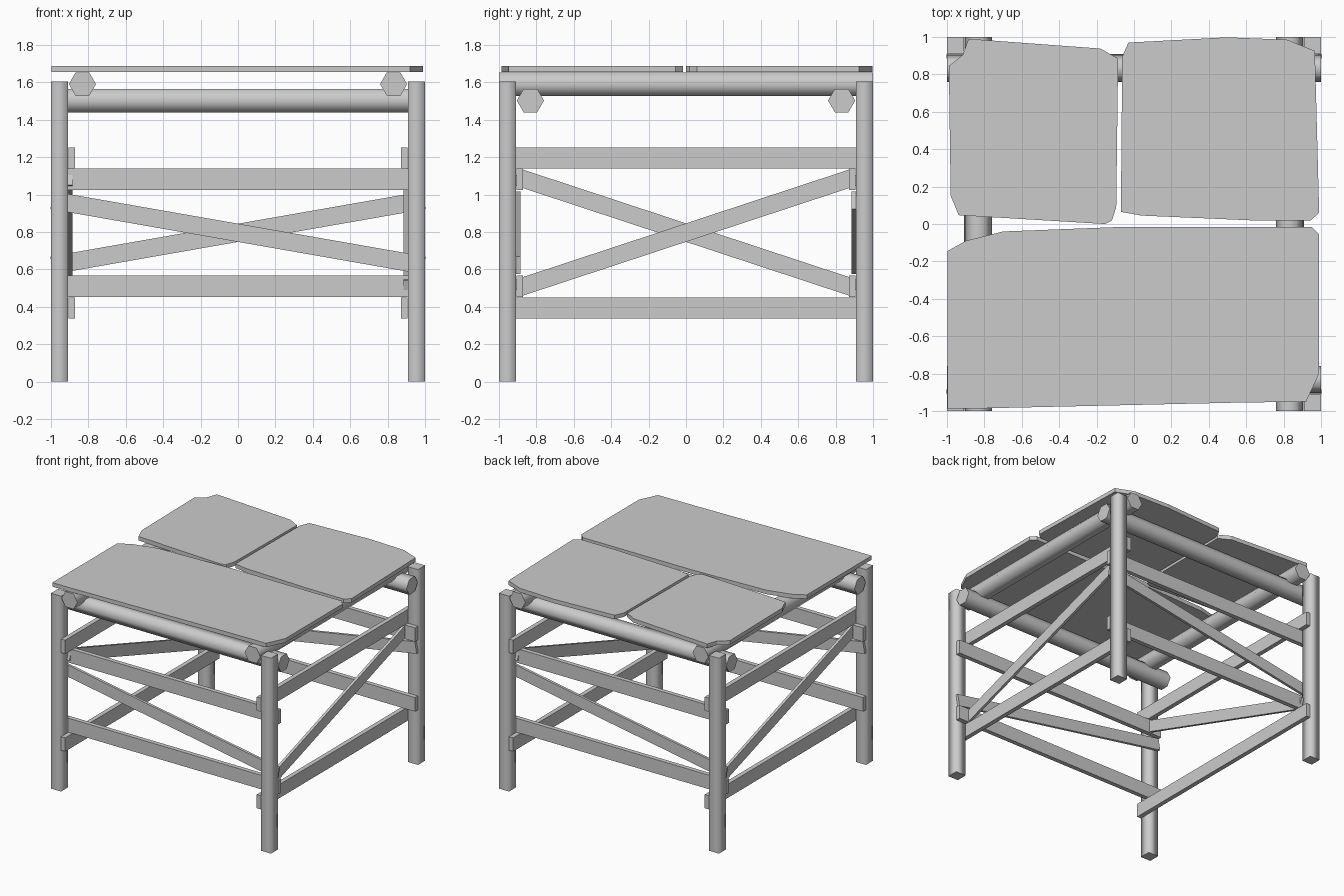
import bpy, bmesh
from math import pi, hypot, atan2, sqrt
from mathutils import Matrix, Vector

if "Cube" in bpy.data.objects:
    bpy.data.objects.remove(bpy.data.objects["Cube"])


def finish(bm, name, smooth_sides=False):
    bmesh.ops.recalc_face_normals(bm, faces=bm.faces)
    if smooth_sides:
        for f in bm.faces:
            f.smooth = abs(f.normal[smooth_sides - 1]) < 0.9
    me = bpy.data.meshes.new(name)
    bm.to_mesh(me)
    bm.free()
    ob = bpy.data.objects.new(name, me)
    bpy.context.collection.objects.link(ob)


def log(name, centre, radius, length, axis, sides, spin=0.0):
    """Low-poly log along axis 1=x, 2=y, 3=z with smooth sides and flat caps."""
    turn = {1: Matrix.Rotation(pi / 2, 4, 'Y') @ Matrix.Rotation(pi / 2, 4, 'Z'),
            2: Matrix.Rotation(pi / 2, 4, 'X'), 3: Matrix()}[axis]
    bm = bmesh.new()
    bmesh.ops.create_cone(bm, cap_ends=True, segments=sides, radius1=radius,
                          radius2=radius, depth=length,
                          matrix=Matrix.Translation(centre) @ turn @ Matrix.Rotation(spin, 4, 'Z'))
    # put hexagon corners level, flats on top and bottom
    if sides == 6:
        c = Vector(centre)
        side = 2 if axis == 1 else 1
        top = max((v.co - c).z for v in bm.verts)
        if top > radius * 0.95:
            bmesh.ops.rotate(bm, verts=bm.verts, cent=c,
                             matrix=Matrix.Rotation(pi / 6, 3, 'X' if side == 2 else 'Y'))
    finish(bm, name, axis)


def plank(name, half, offset, z0, z1, height, thick, yaw):
    """Board on the front face (from z0 at left to z1 at right), then turned by yaw."""
    run, rise = 2 * half, z1 - z0
    m = (Matrix.Rotation(yaw, 4, 'Z')
         @ Matrix.Translation((0, -offset, (z0 + z1) / 2))
         @ Matrix.Rotation(-atan2(rise, run), 4, 'Y')
         @ Matrix.Diagonal((hypot(run, rise), thick, height, 1)))
    bm = bmesh.new()
    bmesh.ops.create_cube(bm, size=1, matrix=m)
    finish(bm, name)


def slab(name, outline, z=1.655, thick=0.033):
    bm = bmesh.new()
    face = bm.faces.new([bm.verts.new((x, y, z)) for x, y in outline])
    ext = bmesh.ops.extrude_face_region(bm, geom=[face])
    bmesh.ops.translate(bm, vec=(0, 0, thick),
                        verts=[v for v in ext['geom'] if isinstance(v, bmesh.types.BMVert)])
    finish(bm, name)


# corner posts
for sx in (-1, 1):
    for sy in (-1, 1):
        log("corner_post", (sx * 0.954, sy * 0.954, 0.8025), 0.046 * sqrt(2), 1.605, 3, 4, pi / 4)

# hexagonal beams carrying the top
for s in (-1, 1):
    log("cross_beam", (0, s * 0.832, 1.503), 0.0725, 2, 1, 6)
    log("top_beam", (s * 0.832, 0, 1.591), 0.0725, 2, 2, 6)

# rails and diagonal braces; opposite sides match by a half turn
for side, yaw in (("front", 0), ("right", pi / 2), ("back", pi), ("left", -pi / 2)):
    if side in ("front", "back"):
        for z in (1.083, 0.51):
            plank(side + "_rail", 1, 0.889, z, z, 0.115, 0.037, yaw)
        plank(side + "_brace", 0.995, 0.897, 0.97, 0.622, 0.096, 0.022, yaw)
    else:
        for z in (1.197, 0.395):
            plank(side + "_rail", 1, 0.889, z, z, 0.112, 0.037, yaw)
        plank(side + "_brace", 0.91, 0.897, 0.497, 1.097, 0.094, 0.022, yaw)

# irregular stone top slabs
slab("back_left_slab", [(-0.99, 0.845), (-0.915, 0.905), (-0.885, 0.99), (-0.18, 0.938),
                        (-0.085, 0.885), (-0.095, 0.09), (-0.118, 0.018), (-0.155, 0.0),
                        (-0.937, 0.047), (-0.98, 0.15)])
slab("back_right_slab", [(-0.03, 0.97), (0.5, 0.998), (0.82, 0.985), (0.967, 0.925),
                         (0.99, 0.06), (0.945, 0.02), (0.62, 0.02), (0.04, 0.045),
                         (-0.07, 0.065), (-0.063, 0.895)])
slab("front_slab", [(-0.997, -0.145), (-0.9, -0.09), (-0.7, -0.04), (-0.05, -0.015),
                    (0.95, -0.015), (0.99, -0.055), (0.99, -0.8), (0.92, -0.95),
                    (0.55, -0.955), (-0.87, -0.987), (-0.997, -0.987)])
